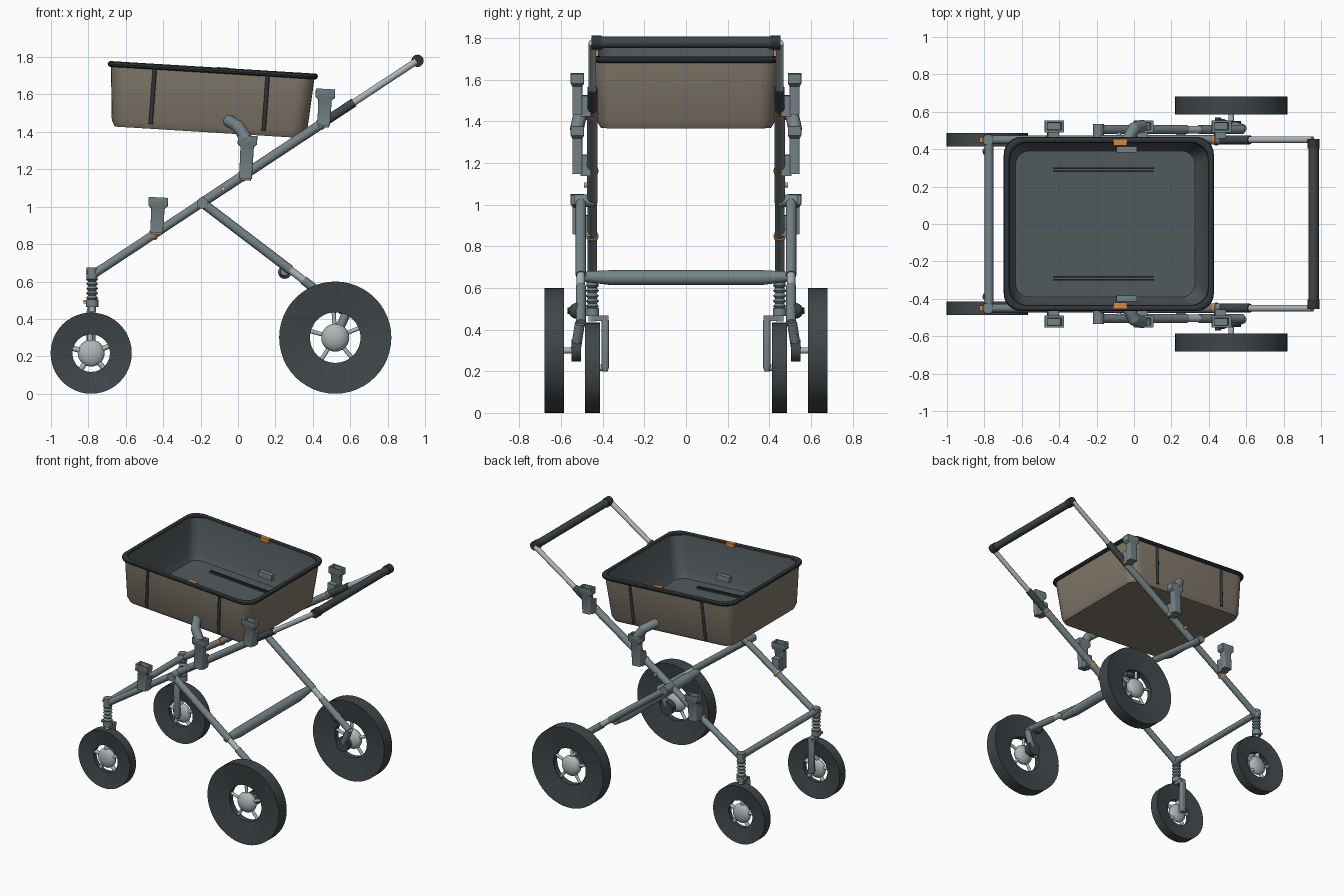
import bpy, bmesh, math
from mathutils import Vector, Matrix

cube = bpy.data.objects.get("Cube")
if cube:
    bpy.data.objects.remove(cube)


def material(name, rgb):
    m = bpy.data.materials.new(name)
    m.use_nodes = True
    m.diffuse_color = (*rgb, 1)
    m.node_tree.nodes["Principled BSDF"].inputs["Base Color"].default_value = (*rgb, 1)
    return m


FRAME = material("frame grey", (0.18, 0.23, 0.245))
LIGHT = material("light metal", (0.42, 0.47, 0.48))
TYRE = material("tyre charcoal", (0.05, 0.062, 0.067))
BLACK = material("trim black", (0.03, 0.036, 0.039))
FABRIC = material("beige fabric", (0.225, 0.195, 0.15))
LINING = material("lining grey", (0.085, 0.103, 0.11))
ORANGE = material("orange", (0.65, 0.25, 0.06))
made = []


def finish(name, bm, mats):
    bmesh.ops.recalc_face_normals(bm, faces=bm.faces)
    me = bpy.data.meshes.new(name)
    bm.to_mesh(me)
    bm.free()
    for m in mats:
        me.materials.append(m)
    ob = bpy.data.objects.new(name, me)
    bpy.context.collection.objects.link(ob)
    made.append(ob)
    return ob


def tube(name, p, q, r, mat, r2=None):
    p, q = Vector(p), Vector(q)
    d = q - p
    bm = bmesh.new()
    mx = Matrix.Translation((p + q) / 2) @ d.to_track_quat('Z', 'Y').to_matrix().to_4x4()
    bmesh.ops.create_cone(bm, cap_ends=True, segments=20, radius1=r,
                          radius2=r if r2 is None else r2, depth=d.length, matrix=mx)
    return finish(name, bm, [mat])


def box(name, c, size, mat, base=Matrix()):
    bm = bmesh.new()
    bmesh.ops.create_cube(bm, size=1, matrix=base @ Matrix.Translation(c) @ Matrix.Diagonal((*size, 1)))
    return finish(name, bm, [mat])


def ball(name, c, scale, mat):
    bm = bmesh.new()
    bmesh.ops.create_uvsphere(bm, u_segments=20, v_segments=12, radius=1,
                              matrix=Matrix.Translation(c) @ Matrix.Diagonal((*scale, 1)))
    return finish(name, bm, [mat])


def skin(bm, rings, wrap, band_mats):
    """Bridge successive rings; close the loop, or cap both ends."""
    n = len(rings[0])
    for k in range(len(rings) if wrap else len(rings) - 1):
        a, b = rings[k], rings[(k + 1) % len(rings)]
        for i in range(n):
            f = bm.faces.new((a[i], a[(i + 1) % n], b[(i + 1) % n], b[i]))
            f.material_index = band_mats[k] if band_mats else 0
    if not wrap:
        bm.faces.new(rings[0])
        bm.faces.new(rings[-1]).material_index = band_mats[-1] if band_mats else 0


def loft(name, rings, mats, base, wrap=False, bands=None):
    """Rounded rectangles given as (half x, half y, z, corner radius)."""
    bm = bmesh.new()
    loops = []
    for hx, hy, z, r in rings:
        loop = []
        for corner, (sx, sy) in enumerate(((1, 1), (-1, 1), (-1, -1), (1, -1))):
            for k in range(7):
                a = math.pi / 2 * (corner + k / 6)
                loop.append(bm.verts.new(base @ Vector((sx * (hx - r) + r * math.cos(a),
                                                        sy * (hy - r) + r * math.sin(a), z))))
        loops.append(loop)
    skin(bm, loops, wrap, bands)
    return finish(name, bm, mats)


def lathe(name, profile, c, axis, mat, wrap=False):
    """Revolve (radius, offset) pairs about the y or z axis."""
    bm = bmesh.new()
    loops = []
    for r, h in profile:
        loop = []
        for k in range(48):
            a = math.tau * k / 48
            u, v = r * math.cos(a), r * math.sin(a)
            loop.append(bm.verts.new(Vector(c) + Vector((u, h, v) if axis == 'y' else (u, v, h))))
        loops.append(loop)
    skin(bm, loops, wrap, None)
    return finish(name, bm, [mat])


def wheel(name, c, radius, hole, width, hub, spoke):
    c = Vector(c)
    w = width / 2
    lathe(name + "_tyre", [(hole, -w * .45), (radius, -w), (radius, w), (hole, w * .45)],
          c, 'y', TYRE, wrap=True)
    ball(name + "_hub", c, (hub, w * 0.95, hub), LIGHT)
    for k in range(5):
        a = math.tau * (k + 0.3) / 5
        d = Vector((math.cos(a), 0, math.sin(a)))
        tube(name + "_spoke", c + d * hub * 0.6, c + d * (hole + 0.01), spoke, LIGHT)


def rail(x, y):
    """Point on the sloping side rail."""
    return Vector((x, y, 0.64 + (x + 0.77) * 0.66))


# Carry basket, slightly tilted
B = Matrix.Translation((-0.155, 0, 1.3975)) @ Matrix.Rotation(math.radians(3.5), 4, 'Y')
loft("basket", [(.505, .41, 0, .07), (.523, .43, .035, .09), (.546, .45, .333, .09),
                (.53, .435, .333, .08), (.50, .41, .07, .08), (.48, .39, .025, .07)],
     [FABRIC, LINING], B, bands=[0, 0, 1, 1, 1])
loft("basket_rim", [(.547 + .016 * math.cos(a), .45 + .016 * math.cos(a), .333 + .016 * math.sin(a), .095)
                    for a in (math.tau * k / 10 for k in range(10))], [BLACK], B, wrap=True)

for s, side in ((1, "left"), (-1, "right")):
    # Basket fittings
    for x in (-0.31, 0.295):
        tube("basket_strap_" + side, B @ Vector((x, s * .449, .33)), B @ Vector((x - .004, s * .43, .025)), .011, BLACK)
    for dy in (-.008, .008):
        box("floor_rail_" + side, (-.01, s * .29 + dy, .03), (.54, .008, .014), BLACK, B)
    box("inner_latch_" + side, (.11, s * .405, .09), (.11, .045, .04), FRAME, B)
    box("rim_tab_" + side, (.06, s * .436, .336), (.07, .03, .03), ORANGE, B)
    elbow = Vector((0.0, s * .51, 1.43))
    tube("basket_arm_" + side, (-.05, s * .42, 1.46), elbow, .032, FRAME)
    ball("basket_arm_elbow_" + side, elbow, (.033,) * 3, FRAME)
    tube("basket_arm_end_" + side, elbow, (.045, s * .525, 1.36), .033, FRAME)

    # Sloping side rail and telescopic handle
    y = s * .45
    tube("lower_rail_" + side, rail(-.77, y), rail(-.1, y), .023, FRAME)
    tube("upper_rail_" + side, rail(-.2, y), rail(.47, y), .026, FRAME)
    tube("handle_sleeve_" + side, rail(.45, y), rail(.62, y), .024, TYRE)
    tube("handle_tube_" + side, rail(.6, y), rail(.955, y), .018, LIGHT)
    tube("grip_cap_" + side, (.96, s * .405, 1.78), (.96, s * .455, 1.78), .033, BLACK)
    tube("rail_pin_" + side, rail(-.08, s * .46), rail(-.08, s * .49), .012, LIGHT)

    # Seat and basket sockets along the rail
    for x, z, h in ((-.435, .86, .19), (.04, 1.15, .23), (.458, 1.435, .195)):
        M = Matrix.Translation((x, s * .522, z)) @ Matrix.Rotation(math.radians(3), 4, 'Y')
        loft("socket_" + side, [(.034, .024, 0, .008), (.036, .024, h - .06, .008), (.052, .032, h - .045, .006),
                                (.052, .032, h, .006), (.038, .02, h, .004), (.034, .018, h - .05, .004)],
             [FRAME], M)
        box("socket_clamp_" + side, (0, -s * .04, .04), (.06, .05, .1), FRAME, M)
        tube("orange_ring_" + side, rail(x - .025, y), rail(x - .012, y), .029, ORANGE)

    # Rear leg with swing arm
    ly = s * .505
    tube("leg_pivot_" + side, (-.19, s * .44, 1.02), (-.19, s * .535, 1.02), .03, FRAME)
    tube("rear_leg_" + side, (-.19, ly, 1.02), (.28, ly, .662), .025, FRAME)
    tube("rear_leg_lower_" + side, (.27, ly, .67), (.38, ly, .585), .02, LIGHT)
    tube("rear_leg_end_" + side, (.35, ly, .607), (.58, ly, .43), .024, FRAME)
    ball("suspension_joint_" + side, (.47, s * .525, .49), (.038,) * 3, TYRE)
    tube("suspension_knob_" + side, (.45, s * .52, .49), (.45, s * .57, .49), .016, BLACK)
    tube("swing_arm_" + side, (.58, s * .51, .43), (.52, s * .53, .3), .024, FRAME)
    tube("brake_drum_" + side, (.52, s * .505, .3), (.52, s * .55, .3), .052, TYRE)
    tube("rear_axle_" + side, (.52, s * .54, .3), (.52, s * .62, .3), .015, LIGHT)
    wheel("rear_wheel_" + side, (.52, s * .633, .3), .3, .135, .095, .075, .011)

    # Front caster with spring and one-sided fork
    cx = -.78
    tube("caster_head_" + side, (cx, y, .605), (cx, y, .675), .029, FRAME)
    tube("caster_stem_" + side, (cx, y, .44), (cx, y, .62), .018, LIGHT)
    lathe("caster_spring_" + side, [(.032 if k % 2 else .021, .5 + k * .0125) for k in range(10)],
          (cx, y, 0), 'z', FRAME)
    tube("caster_joint_" + side, (cx, y, .465), (cx, y, .505), .033, FRAME)
    box("caster_latch_" + side, (cx - .03, y, .492), (.03, .03, .018), ORANGE)
    box("caster_badge_plate_" + side, (cx - .026, y, .65), (.012, .03, .02), ORANGE)
    box("fork_bridge_" + side, (cx, s * .415, .455), (.04, .085, .028), FRAME)
    loft("fork_arm_" + side, [(.018, .012, .2, .01), (.024, .018, .22, .014), (.024, .018, .44, .014),
                              (.018, .012, .465, .01)], [FRAME],
         Matrix.Translation((cx - .005, s * .388, 0)))
    tube("front_axle_" + side, (-.785, s * .385, .217), (-.785, s * .44, .217), .015, LIGHT)
    wheel("front_wheel_" + side, (-.785, s * .45, .217), .217, .1, .072, .072, .014)

    # Tapered half of the rear crossbar
    tube("rear_crossbar_" + side, (.25, 0, .65), (.25, s * .36, .65), .036, FRAME)
    tube("rear_crossbar_end_" + side, (.25, s * .36, .65), (.25, s * .5, .655), .036, FRAME, .024)

# Cross members
tube("front_crossbar", (-.775, -.46, .645), (-.775, .46, .645), .023, FRAME)
tube("handle_grip", (.96, -.42, 1.78), (.96, .42, 1.78), .028, TYRE)

# Smooth curved surfaces, keep crisp edges
bpy.ops.object.select_all(action='DESELECT')
for ob in made:
    ob.select_set(True)
bpy.context.view_layer.objects.active = made[0]
bpy.ops.object.shade_smooth_by_angle(angle=math.radians(35))
